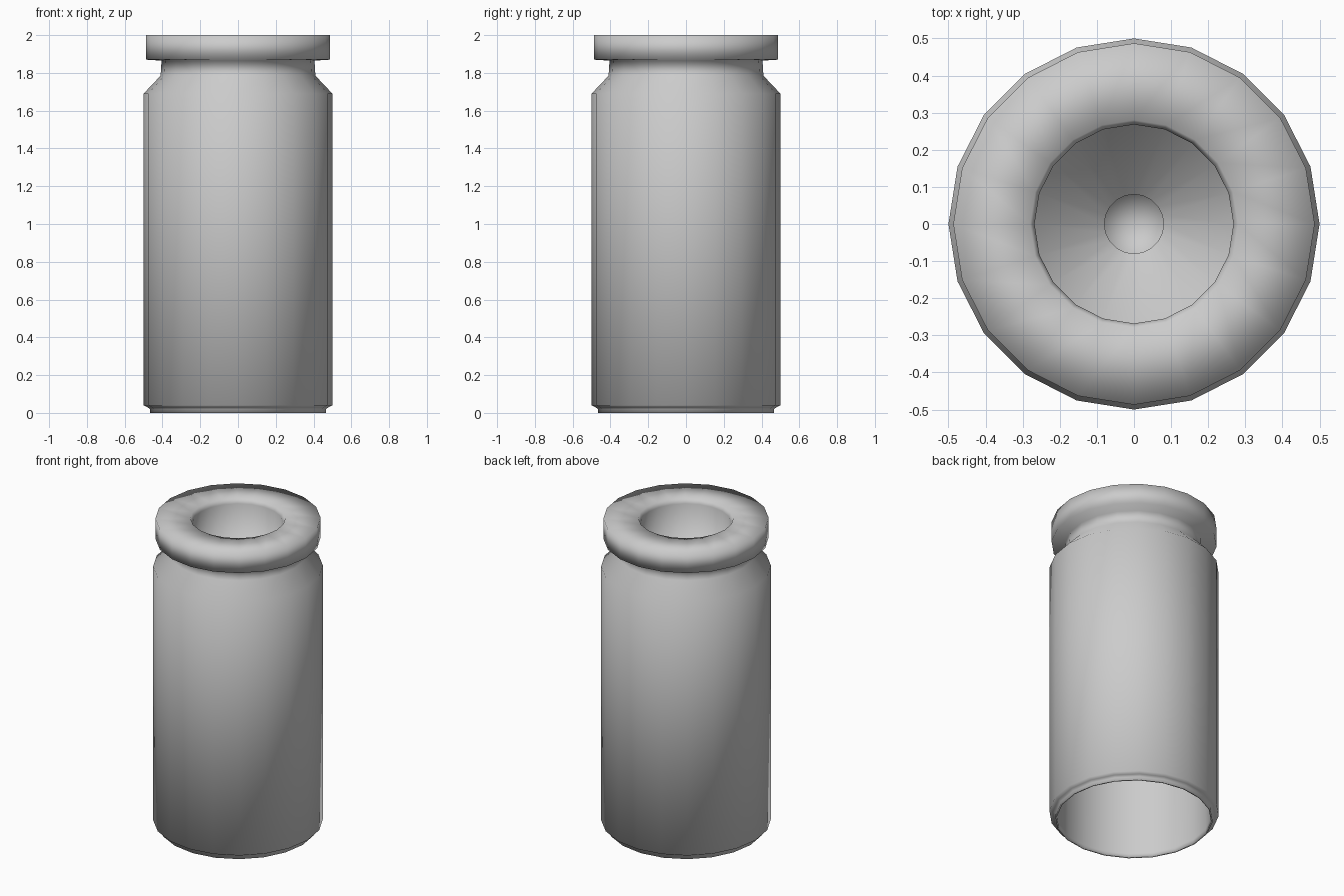
import bpy, bmesh, math

if "Cube" in bpy.data.objects:
    bpy.data.objects.remove(bpy.data.objects["Cube"])

SIDES = 20


def lathe(name, profile):
    """Spin a closed (radius, z) profile around z; radius 0 ends become poles."""
    bm = bmesh.new()
    rings = []
    for r, z in profile:
        if r == 0:
            rings.append([bm.verts.new((0, 0, z))])
        else:
            rings.append([bm.verts.new((r * math.cos(2 * math.pi * i / SIDES),
                                        r * math.sin(2 * math.pi * i / SIDES), z))
                          for i in range(SIDES)])
    for a, b in zip(rings, rings[1:]):
        for i in range(SIDES):
            j = (i + 1) % SIDES
            if len(a) == 1:
                bm.faces.new((a[0], b[j], b[i]))
            elif len(b) == 1:
                bm.faces.new((a[i], a[j], b[0]))
            else:
                bm.faces.new((a[i], a[j], b[j], b[i]))
    bmesh.ops.recalc_face_normals(bm, faces=bm.faces)
    for f in bm.faces:
        f.smooth = True
    mesh = bpy.data.meshes.new(name)
    bm.to_mesh(mesh)
    bm.free()
    obj = bpy.data.objects.new(name, mesh)
    bpy.context.collection.objects.link(obj)
    return obj


# Hollow tube, open at the bottom, with a grooved and flanged head on top
lathe("hollow_casing", [
    # inner cavity, from its closed end down to the open mouth
    (0, 1.58), (0.36, 1.58), (0.42, 1.50), (0.45, 1.30), (0.455, 0.03), (0.455, 0.0),
    # mouth lip and outer wall
    (0.465, 0.0), (0.465, 0.02), (0.48, 0.03), (0.50, 0.04), (0.50, 1.69),
    # shoulder, groove and flange
    (0.41, 1.785), (0.405, 1.865), (0.487, 1.87), (0.487, 2.0),
    # central pocket with a small hole in its floor
    (0.28, 2.0), (0.268, 1.97), (0.268, 1.69), (0.08, 1.69), (0.08, 1.62), (0, 1.62),
])
